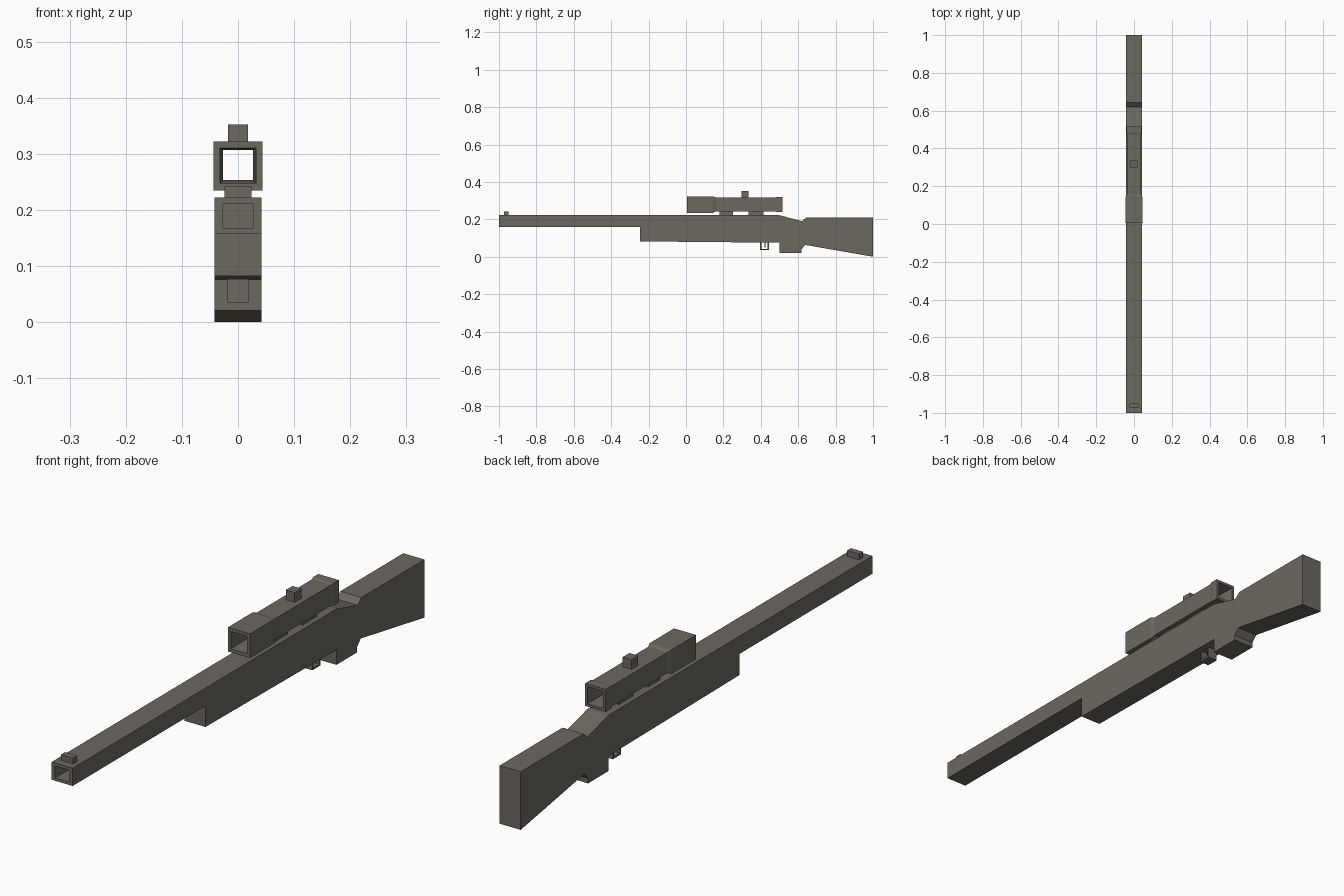
import bpy, bmesh

if "Cube" in bpy.data.objects:
    bpy.data.objects.remove(bpy.data.objects["Cube"])

mat = bpy.data.materials.new("dark grey brown")
mat.diffuse_color = (0.15, 0.14, 0.115, 1)
mat.use_nodes = True
mat.node_tree.nodes["Principled BSDF"].inputs["Base Color"].default_value = mat.diffuse_color


def finish(name, bm):
    bmesh.ops.recalc_face_normals(bm, faces=bm.faces)
    mesh = bpy.data.meshes.new(name)
    bm.to_mesh(mesh)
    bm.free()
    mesh.materials.append(mat)
    obj = bpy.data.objects.new(name, mesh)
    bpy.context.collection.objects.link(obj)
    return obj


def extruded(name, profile, half):
    """Extrude a (y, z) profile symmetrically across x."""
    bm = bmesh.new()
    face = bm.faces.new([bm.verts.new((-half, y, z)) for y, z in profile])
    res = bmesh.ops.extrude_face_region(bm, geom=[face])
    verts = [v for v in res["geom"] if isinstance(v, bmesh.types.BMVert)]
    bmesh.ops.translate(bm, verts=verts, vec=(2 * half, 0, 0))
    return finish(name, bm)


def box(name, half, y0, y1, z0, z1):
    return extruded(name, [(y0, z0), (y1, z0), (y1, z1), (y0, z1)], half)


def square_loft(name, rings, closed=False):
    """Join rectangular rings (y, half width, z0, z1)."""
    bm = bmesh.new()
    loops = [[bm.verts.new((x, y, z)) for x, z in
              ((-h, z0), (h, z0), (h, z1), (-h, z1))]
             for y, h, z0, z1 in rings]
    pairs = list(zip(loops, loops[1:]))
    if closed:
        pairs.append((loops[-1], loops[0]))
    else:
        bm.faces.new(loops[0])
        bm.faces.new(loops[-1])
    for a, b in pairs:
        for i in range(4):
            j = (i + 1) % 4
            bm.faces.new((a[i], a[j], b[j], b[i]))
    return finish(name, bm)


# Barrel with a square recessed bore
square_loft("barrel", [
    (-0.24, 0.042, 0.158, 0.222), (-1.0, 0.042, 0.158, 0.222),
    (-1.0, 0.028, 0.168, 0.211), (-0.9, 0.028, 0.168, 0.211)])

# Receiver, grip and butt as one side profile
extruded("stock", [
    (-0.245, 0.082), (0.5, 0.075), (0.5, 0.021), (0.617, 0.021),
    (0.617, 0.04), (0.638, 0.063), (1.0, 0.0), (1.0, 0.209),
    (0.642, 0.209), (0.62, 0.19), (0.5, 0.222), (-0.245, 0.222)], 0.042)

# Front sight
box("front_sight", 0.024, -0.972, -0.95, 0.215, 0.243)

# Hollow scope tube with flared ends
square_loft("scope_tube", [
    (0.005, 0.044, 0.235, 0.322), (0.145, 0.044, 0.235, 0.322),
    (0.16, 0.038, 0.243, 0.317), (0.475, 0.038, 0.243, 0.317),
    (0.485, 0.041, 0.239, 0.32), (0.515, 0.041, 0.239, 0.32),
    (0.515, 0.031, 0.249, 0.31), (0.475, 0.027, 0.253, 0.307),
    (0.15, 0.027, 0.253, 0.307), (0.005, 0.032, 0.248, 0.31)], closed=True)

# Scope mounts and adjustment knob
for i, (y0, y1) in enumerate(((0.18, 0.25), (0.335, 0.415))):
    box(f"scope_mount_{i + 1}", 0.023, y0, y1, 0.215, 0.248)
box("scope_knob", 0.0175, 0.297, 0.335, 0.312, 0.352)

# Trigger guard and trigger
extruded("trigger_guard", [
    (0.396, 0.085), (0.396, 0.035), (0.443, 0.035), (0.443, 0.085),
    (0.436, 0.085), (0.436, 0.042), (0.403, 0.042), (0.403, 0.085)], 0.019)
box("trigger", 0.008, 0.42, 0.426, 0.05, 0.085)
